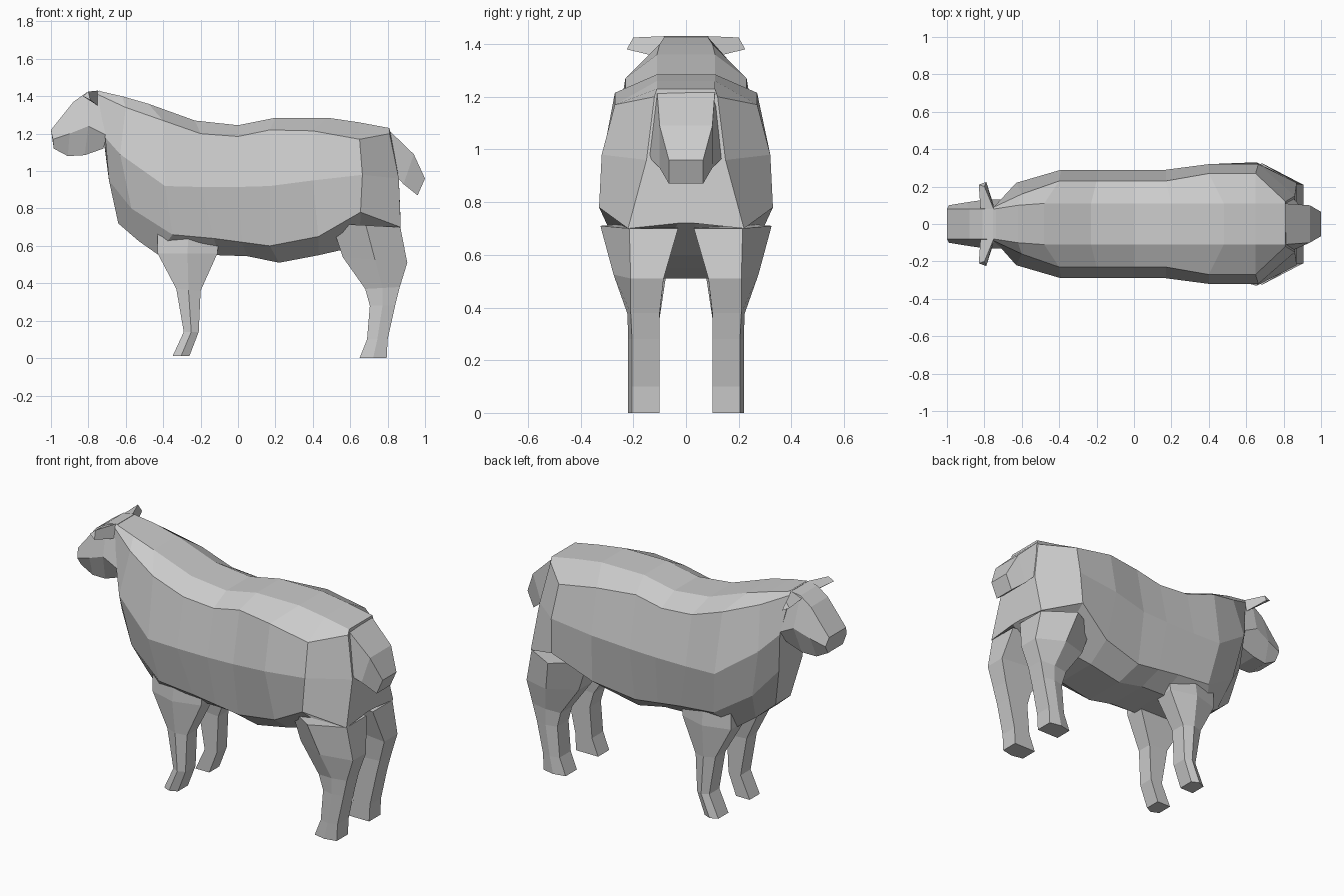
import bpy
import bmesh

if "Cube" in bpy.data.objects:
    bpy.data.objects.remove(bpy.data.objects["Cube"], do_unlink=True)

GREY = (0.6, 0.6, 0.6, 1.0)
grey = bpy.data.materials.new("plain grey")
grey.use_nodes = True
grey.diffuse_color = GREY
grey.node_tree.nodes["Principled BSDF"].inputs["Base Color"].default_value = GREY


def loft(name, rings):
    """Skin a closed, flat shaded solid through a list of equal rings."""
    bm = bmesh.new()
    rows = [[bm.verts.new(point) for point in ring] for ring in rings]
    for row, following in zip(rows, rows[1:]):
        count = len(row)
        for i in range(count):
            j = (i + 1) % count
            bm.faces.new((row[i], row[j], following[j], following[i]))
    bm.faces.new(rows[0])
    bm.faces.new(rows[-1])
    bmesh.ops.recalc_face_normals(bm, faces=bm.faces)
    mesh = bpy.data.meshes.new(name)
    bm.to_mesh(mesh)
    bm.free()
    mesh.materials.append(grey)
    part = bpy.data.objects.new(name, mesh)
    bpy.context.collection.objects.link(part)
    return part


def mirrored_ring(half):
    """Turn (x, half width, z) points into a ring symmetric about y = 0."""
    left = [(x, y, z) for x, y, z in half]
    right = [(x, -y, z) for x, y, z in reversed(half)]
    return left + right


def symmetric_loft(name, rails):
    """Each rail runs lengthwise; matching rail points form one ring."""
    return loft(name, [mirrored_ring(half) for half in zip(*rails)])


def leg(name, side, levels):
    """Level: front x, z, back x, z, then inner, outer and bulge offsets."""
    rings = []
    for front, front_z, back, back_z, inner, outer, bulge in levels:
        middle = (front + back) / 2
        middle_z = (front_z + back_z) / 2
        rings.append([
            (front, side * inner, front_z),
            (front, side * outer, front_z),
            (middle, side * bulge, middle_z),
            (back, side * outer, back_z),
            (back, side * inner, back_z),
        ])
    return loft(name, rings)


# Body rails, neck to rump, from the spine down to the belly
spine = [(-.75, .08, 1.43), (-.62, .1, 1.4), (-.48, .11, 1.36),
         (-.23, .11, 1.27), (0, .11, 1.245), (.2, .11, 1.285),
         (.48, .11, 1.285), (.65, .11, 1.26), (.81, .11, 1.23)]
back_edge = [(-.75, .09, 1.41), (-.6, .16, 1.34), (-.4, .23, 1.27),
             (-.2, .23, 1.2), (0, .23, 1.185), (.17, .23, 1.22),
             (.4, .27, 1.215), (.65, .27, 1.17), (.81, .12, 1.2)]
flank = [(-.71, .13, 1.18), (-.63, .22, 1.09), (-.39, .29, .92),
         (-.2, .29, .915), (0, .29, .915), (.17, .29, .92),
         (.4, .32, .95), (.665, .32, .98), (.86, .15, .96)]
low_side = [(-.69, .11, .95), (-.57, .19, .8), (-.35, .24, .66),
            (-.13, .24, .64), (.02, .24, .62), (.17, .24, .6),
            (.43, .27, .65), (.655, .33, .78), (.87, .22, .7)]
belly = [(-.64, .07, .72), (-.53, .1, .625), (-.43, .13, .555),
         (-.1, .13, .55), (.05, .13, .545), (.22, .13, .51),
         (.43, .13, .55), (.65, .1, .6), (.87, .03, .72)]
symmetric_loft("body", [spine, back_edge, flank, low_side, belly])

# Head, muzzle to nape
forehead = [(-1, .08, 1.22), (-.88, .08, 1.37), (-.81, .08, 1.42), (-.74, .08, 1.43)]
cheek = [(-.99, .1, 1.17), (-.9, .115, 1.2), (-.8, .13, 1.24), (-.7, .13, 1.19)]
jaw = [(-.985, .07, 1.12), (-.91, .07, 1.08), (-.82, .08, 1.085), (-.72, .08, 1.12)]
symmetric_loft("head", [forehead, cheek, jaw])

# Tail
tail_top = [(.8, .11, 1.225), (.94, .1, 1.09), (1, .065, .96)]
tail_under = [(.85, .14, .97), (.885, .1, .93), (.96, .065, .87)]
symmetric_loft("tail", [tail_top, tail_under])

hind_levels = [
    (.5, .72, .868, .7, .03, .215, .325),
    (.56, .54, .905, .51, .085, .21, .275),
    (.68, .37, .865, .38, .1, .21, .222),
    (.705, .28, .84, .28, .1, .205, .22),
    (.69, .1, .8, .1, .1, .205, .22),
    (.65, 0, .795, 0, .1, .205, .22),
]
fore_levels = [
    (-.43, .68, -.1, .68, .06, .19, .22),
    (-.43, .56, -.11, .56, .07, .19, .235),
    (-.33, .37, -.2, .36, .1, .195, .215),
    (-.29, .14, -.21, .14, .1, .195, .215),
    (-.35, .01, -.26, .01, .1, .195, .215),
]

for label, side in (("left", 1), ("right", -1)):
    leg(label + "_hind_leg", side, hind_levels)
    leg(label + "_front_leg", side, fore_levels)

    # Ear, a thin wedge swept outward from the side of the skull
    root = [(-.82, .07, 1.405), (-.75, .08, 1.43), (-.75, .1, 1.35)]
    tip = [(-.83, .21, 1.4), (-.8, .2, 1.425), (-.79, .225, 1.38)]
    loft(label + "_ear", [[(x, side * y, z) for x, y, z in ring]
                          for ring in (root, tip)])
